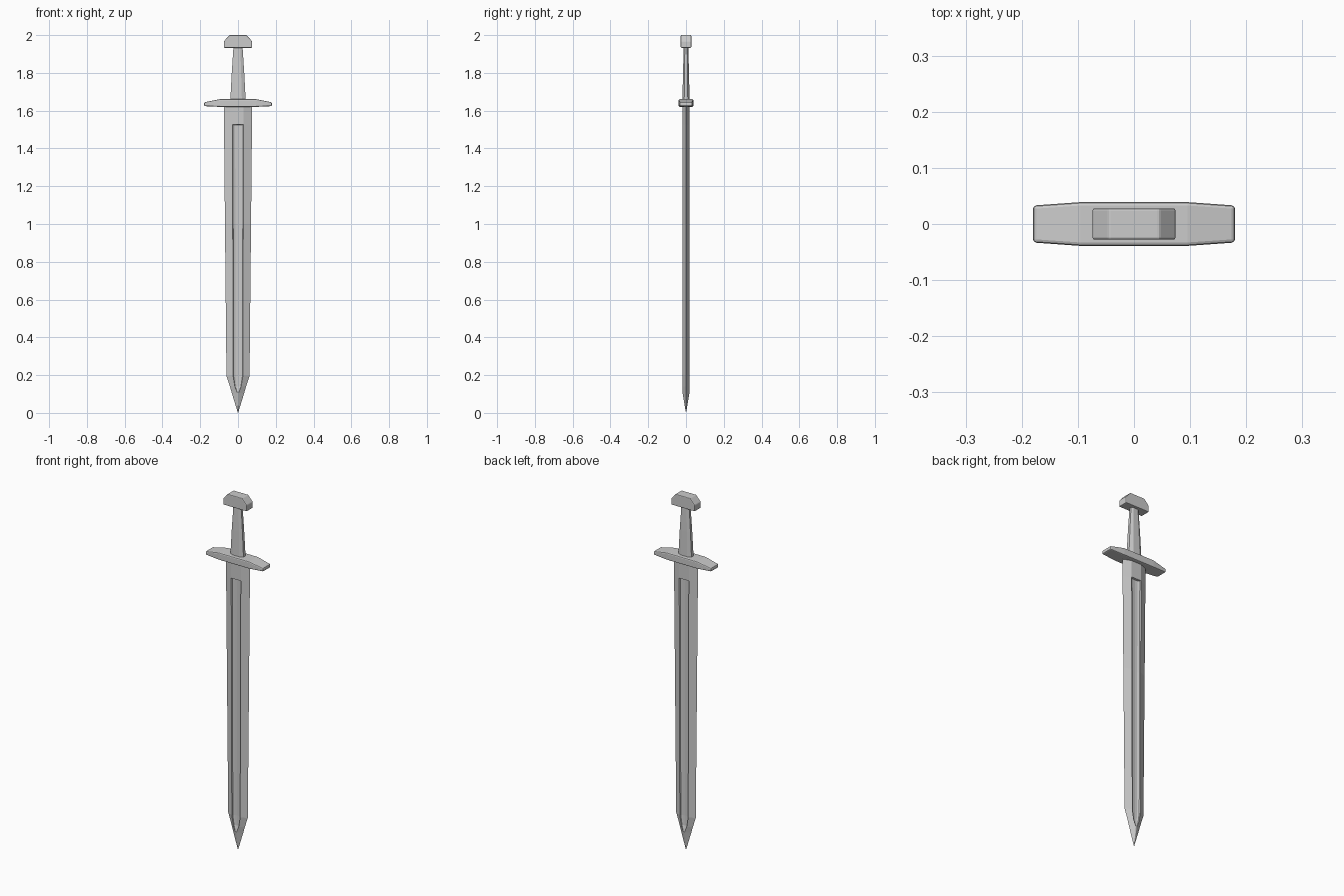
import bpy, bmesh

if "Cube" in bpy.data.objects:
    bpy.data.objects.remove(bpy.data.objects["Cube"])


def finish(name, bm, bevel=0.0):
    bmesh.ops.remove_doubles(bm, verts=bm.verts, dist=1e-5)
    bmesh.ops.recalc_face_normals(bm, faces=bm.faces)
    me = bpy.data.meshes.new(name)
    bm.to_mesh(me)
    bm.free()
    ob = bpy.data.objects.new(name, me)
    bpy.context.collection.objects.link(ob)
    if bevel:
        m = ob.modifiers.new("bevel", 'BEVEL')
        m.width, m.segments = bevel, 2
        m.limit_method, m.angle_limit = 'ANGLE', 0.5
    return ob


def loft(name, sections, bevel=0.0):
    """Bridge equal-length closed sections and cap both ends."""
    bm = bmesh.new()
    rings = [[bm.verts.new(p) for p in s] for s in sections]
    n = len(rings[0])
    for a, b in zip(rings, rings[1:]):
        for i in range(n):
            j = (i + 1) % n
            bm.faces.new((a[i], a[j], b[j], b[i]))
    bm.faces.new(rings[0])
    bm.faces.new(rings[-1])
    return finish(name, bm, bevel)


def blade_section(z, w, r, t, d):
    """Edge half-width w, ridge half-width r, half-thickness t, groove depth d."""
    q = [(w, 0), (r, t), (r * 0.9, t - d * 0.5), (r * 0.5, t - d * 0.9), (0, t - d)]
    half = q + [(-x, y) for x, y in q[-2::-1]]
    full = half + [(x, -y) for x, y in half[-2:0:-1]]
    return [(x, y, z) for x, y in full]


# Blade with a fuller on both faces
blade = loft("blade", [blade_section(*s) for s in [
    (0.0, 0.0006, 0.0003, 0.0003, 0),
    (0.105, 0.033, 0.003, 0.018, 0.0),
    (0.14, 0.043, 0.017, 0.018, 0.009),
    (0.195, 0.061, 0.026, 0.018, 0.011),
    (1.0, 0.069, 0.028, 0.018, 0.011),
    (1.525, 0.074, 0.030, 0.018, 0.011),
    (1.527, 0.074, 0.030, 0.018, 0.0),
    (1.63, 0.075, 0.030, 0.018, 0.0)]])


def box_section(x, y, z0, z1):
    return [(x, -y, z0), (x, y, z0), (x, y, z1), (x, -y, z1)]


# Crossguard tapering to its ends
half = [(0.18, 0.033, 1.624, 1.644), (0.095, 0.039, 1.62, 1.661)]
guard = loft("crossguard", [box_section(-x, *r) for x, *r in half] +
             [box_section(x, *r) for x, *r in half[::-1]], 0.006)


# Eight-sided tapered grip
def grip_section(z, w, t):
    q = [(w, t * 0.5), (w * 0.5, t), (-w * 0.5, t), (-w, t * 0.5)]
    return [(x, y, z) for x, y in q + [(-x, -y) for x, y in q]]


grip = loft("grip", [grip_section(1.65, 0.041, 0.019),
                     grip_section(1.80, 0.033, 0.016),
                     grip_section(1.94, 0.024, 0.012)])

# Chamfered pommel
outline = [(-0.074, 1.933), (0.074, 1.933), (0.074, 1.968),
           (0.045, 2.0), (-0.045, 2.0), (-0.074, 1.968)]
pommel = loft("pommel", [[(x, y, z) for x, z in outline] for y in (-0.028, 0.028)], 0.004)
